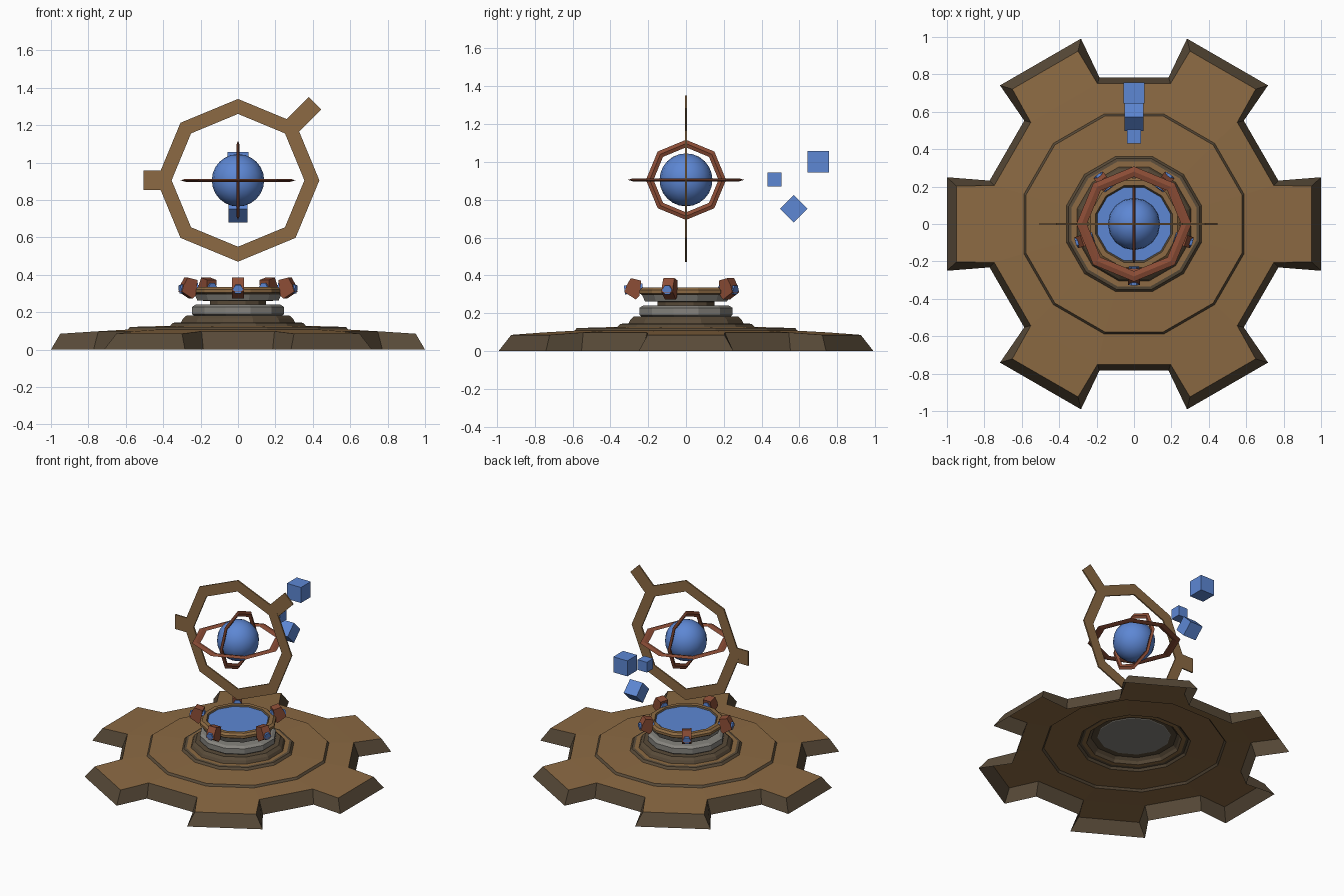
import bpy, bmesh, math
from math import cos, sin, pi, radians
from mathutils import Matrix, Vector

if "Cube" in bpy.data.objects:
    bpy.data.objects.remove(bpy.data.objects["Cube"])


def mat(name, rgb):
    m = bpy.data.materials.new(name)
    lin = [(c / 255 / 12.92) if c < 11 else ((c / 255 + 0.055) / 1.055) ** 2.4 for c in rgb]
    m.diffuse_color = (*lin, 1)
    m.use_nodes = True
    m.node_tree.nodes["Principled BSDF"].inputs["Base Color"].default_value = m.diffuse_color
    return m


BRONZE = mat("bronze", (140, 106, 67))
DARK = mat("dark bronze", (88, 74, 56))
GREY = mat("grey stone", (134, 132, 126))
RUST = mat("rust red", (140, 77, 54))
BLUE = mat("crystal blue", (93, 135, 212))
CZ = 0.905  # height of the floating sphere


def finish(name, bm, mats, fix=True):
    if fix:
        bmesh.ops.recalc_face_normals(bm, faces=bm.faces)
    me = bpy.data.meshes.new(name)
    bm.to_mesh(me)
    bm.free()
    for m in mats:
        me.materials.append(m)
    ob = bpy.data.objects.new(name, me)
    bpy.context.collection.objects.link(ob)
    return ob


def loop(bm, r, z, n=12):
    off = pi / n
    return [bm.verts.new((r * cos(off + 2 * pi * i / n), r * sin(off + 2 * pi * i / n), z))
            for i in range(n)]


def bridge(bm, a, b, mi=0):
    n = len(a)
    for i in range(n):
        f = bm.faces.new((a[i], a[(i + 1) % n], b[(i + 1) % n], b[i]))
        f.material_index = mi


def lathe(name, prof, mats, idx, n=12, caps=(True, True)):
    """prof = (radius, z) points, idx = material of each band."""
    bm = bmesh.new()
    ls = [loop(bm, r, z, n) for r, z in prof]
    for i, mi in enumerate(idx):
        bridge(bm, ls[i], ls[i + 1], mi)
    if caps[0]:
        bm.faces.new(ls[0][::-1]).material_index = idx[0]
    if caps[1]:
        bm.faces.new(ls[-1]).material_index = idx[-1]
    return finish(name, bm, mats)


# Gear shaped base: open shell with six teeth and stepped centre
bm = bmesh.new()
low = [(0.772, -0.232, 0), (1.0, -0.25, 0), (1.0, 0.25, 0), (0.772, 0.232, 0)]
high = [(0.747, -0.206, 0.098), (0.95, -0.203, 0.085), (0.95, 0.203, 0.085), (0.747, 0.206, 0.098)]
bottom, top = [], []
for k in range(6):
    R = Matrix.Rotation(k * pi / 3, 3, 'Z')
    bottom += [bm.verts.new(R @ Vector(p)) for p in low]
    top += [bm.verts.new(R @ Vector(p)) for p in high]
bridge(bm, bottom, top, 1)
rim = []
for k in range(6):
    a, b, c, d = top[4 * k:4 * k + 4]
    bm.faces.new((a, b, c, d))
    rim += [d, top[(4 * k + 4) % 24]]
prev = rim
steps = [(0.61, 0.107, 0), (0.598, 0.121, 1), (0.375, 0.127, 0), (0.362, 0.142, 1),
         (0.345, 0.145, 1), (0.315, 0.145, 0), (0.305, 0.165, 1), (0.285, 0.182, 1)]
for r, z, mi in steps:
    cur = loop(bm, r, z)
    bridge(bm, prev, cur, mi)
    prev = cur
bm.faces.new(prev).material_index = 1
finish("gear_base", bm, [BRONZE, DARK])

# Pedestal drum and neck
lathe("pedestal_drum", [(0.24, 0.18), (0.255, 0.19), (0.255, 0.228), (0.235, 0.24)],
      [GREY], [0, 0, 0])
lathe("pedestal_neck", [(0.155, 0.238), (0.155, 0.264)], [DARK], [0], caps=(False, False))

# Dish with bronze rim and blue pool
lathe("dish", [(0.15, 0.26), (0.225, 0.262), (0.24, 0.295), (0.255, 0.305), (0.255, 0.322),
               (0.24, 0.335), (0.212, 0.335), (0.2, 0.322)],
      [GREY, BRONZE, DARK], [2, 0, 2, 1, 1, 1, 2])
lathe("dish_pool", [(0.203, 0.322), (0.203, 0.327)], [BLUE], [0])

# Five clamps with a crystal through each
clamp = [(0.292, 0.385), (0.237, 0.372), (0.247, 0.29), (0.265, 0.272), (0.325, 0.31), (0.315, 0.345)]
for k in range(5):
    R = Matrix.Rotation(radians(-90 + 72 * k), 4, 'Z')
    bm = bmesh.new()
    sides = [[bm.verts.new(R @ Vector((r, s * 0.031, z))) for r, z in clamp] for s in (-1, 1)]
    bridge(bm, *sides)
    for s in sides:
        bm.faces.new(s)
    finish(f"clamp_{k + 1}", bm, [RUST])
    bm = bmesh.new()
    bmesh.ops.create_cone(bm, cap_ends=True, segments=6, radius1=0.027, radius2=0.027, depth=0.098,
                          matrix=R @ Matrix.Translation((0.277, 0, 0.328)) @ Matrix.Rotation(radians(97), 4, 'Y'))
    finish(f"clamp_crystal_{k + 1}", bm, [BLUE])


# Floating octagonal rings, made flat and then turned
def ring(name, prof, m, rot, n=8):
    bm = bmesh.new()
    M = Matrix.Translation((0, 0, CZ)) @ rot @ Matrix.Rotation(pi / n, 4, 'Z')
    ls = [loop(bm, r, z, n) for r, z in prof]
    for i in range(len(ls)):
        bridge(bm, ls[i], ls[(i + 1) % len(ls)])
    bm.transform(M)
    return finish(name, bm, [m])


UPRIGHT = Matrix.Rotation(pi / 2, 4, 'X')
SIDE = Matrix.Rotation(pi / 2, 4, 'Y')
ring("outer_ring", [(0.435, -0.005), (0.435, 0.005), (0.355, 0.005), (0.355, -0.005)], BRONZE, UPRIGHT)
ring("middle_ring", [(0.308, 0), (0.28, 0.008), (0.252, 0), (0.28, -0.008)], RUST, Matrix())
ring("inner_ring", [(0.212, 0), (0.192, 0.008), (0.172, 0), (0.192, -0.008)], RUST, SIDE)

# Prongs of the outer ring
for name, ang, r0, r1, w in (("left_prong", 180, 0.40, 0.505, 0.105),
                             ("upper_prong", 45, 0.40, 0.583, 0.095)):
    bm = bmesh.new()
    bmesh.ops.create_cube(bm, size=1, matrix=Matrix.Translation((0, 0, CZ)) @ UPRIGHT
                          @ Matrix.Rotation(radians(ang), 4, 'Z')
                          @ Matrix.Translation(((r0 + r1) / 2, 0, 0))
                          @ Matrix.Diagonal((r1 - r0, w, 0.0096, 1)))
    finish(name, bm, [BRONZE])

# Floating sphere
bm = bmesh.new()
bmesh.ops.create_uvsphere(bm, u_segments=16, v_segments=12, radius=0.14,
                          matrix=Matrix.Translation((0, 0, CZ)))
for f in bm.faces:
    f.smooth = True
finish("floating_sphere", bm, [BLUE])

# Floating cubes behind
for i, (y, z, s, a) in enumerate([(0.7, 1.0, 0.113, 0), (0.467, 0.907, 0.074, 0), (0.571, 0.752, 0.103, 45)]):
    bm = bmesh.new()
    bmesh.ops.create_cube(bm, size=s, matrix=Matrix.Translation((0, y, z)) @ Matrix.Rotation(radians(a), 4, 'X'))
    finish(f"floating_cube_{i + 1}", bm, [BLUE])
